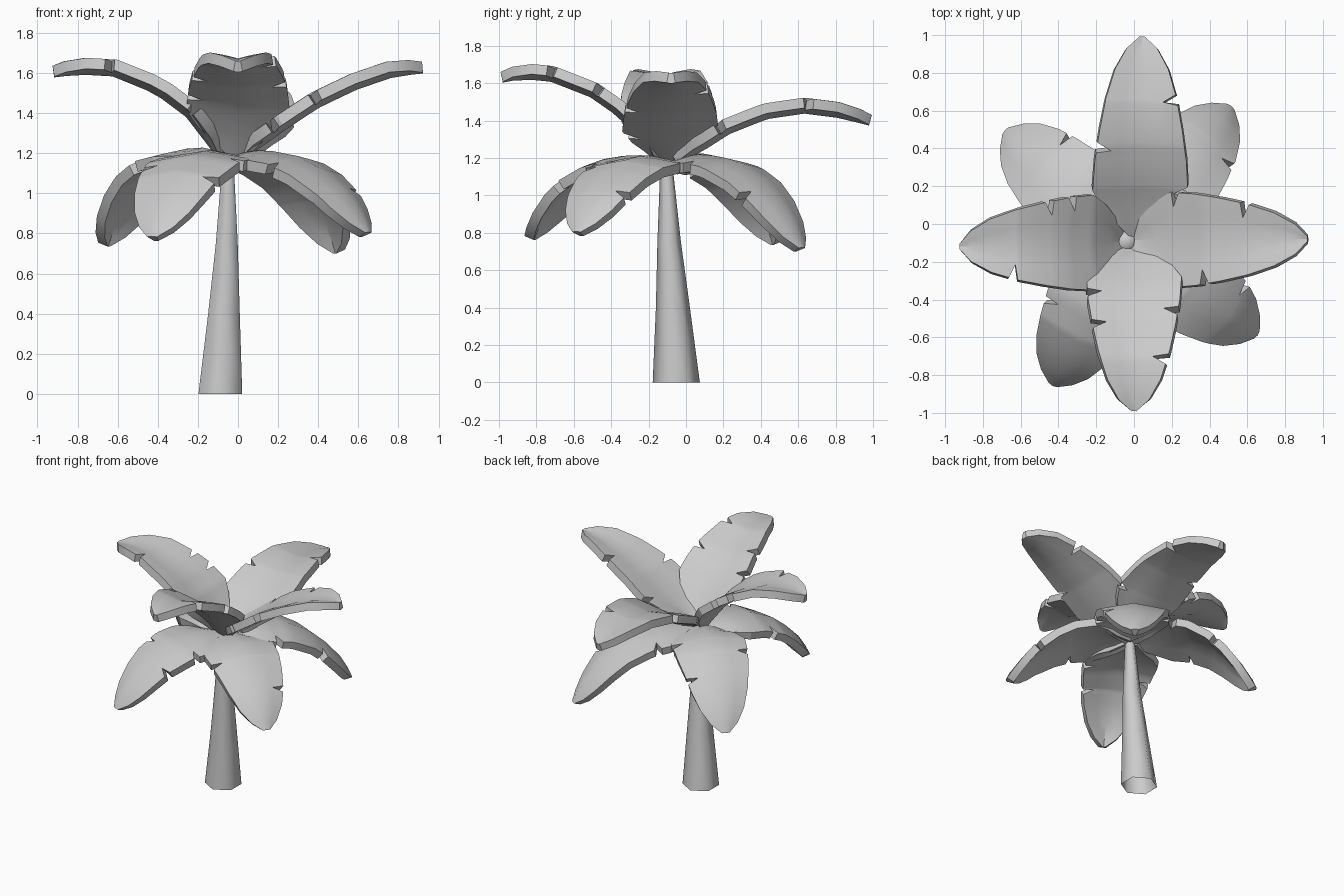
import bpy, bmesh, math
from mathutils import Vector

if "Cube" in bpy.data.objects:
    bpy.data.objects.remove(bpy.data.objects["Cube"])


def finish(name, bm):
    bmesh.ops.recalc_face_normals(bm, faces=bm.faces)
    me = bpy.data.meshes.new(name)
    bm.to_mesh(me)
    bm.free()
    ob = bpy.data.objects.new(name, me)
    bpy.context.collection.objects.link(ob)
    bpy.ops.object.select_all(action='DESELECT')
    ob.select_set(True)
    bpy.context.view_layer.objects.active = ob
    return ob


def lathe(name, rings, n=6, bottom=True):
    """Stack of n-sided rings (x, y, z, radius), capped on top."""
    bm = bmesh.new()
    loops = []
    for x, y, z, r in rings:
        loops.append([bm.verts.new((x + r * math.sin(i * math.tau / n),
                                    y + r * math.cos(i * math.tau / n), z)) for i in range(n)])
    for a, b in zip(loops, loops[1:]):
        for i in range(n):
            bm.faces.new((a[i], a[(i + 1) % n], b[(i + 1) % n], b[i]))
    if bottom:
        bm.faces.new(loops[0])
    bm.faces.new(loops[-1])
    finish(name, bm)
    bpy.ops.object.shade_smooth_by_angle(angle=math.radians(62))


def lerp(table, t):
    for (a, va), (b, vb) in zip(table, table[1:]):
        if t <= b:
            return va + (vb - va) * (t - a) / (b - a)
    return table[-1][1]


# half width along the leaf
WIDTH = [(0, .05), (.1, .14), (.17, .2), (.27, .255), (.42, .245), (.56, .222),
         (.7, .192), (.84, .145), (.94, .085), (1, .018)]


def leaf(name, start, tip, profile, left, right, lift=.03):
    """Arched leaf; profile is (fraction of plan length, z); left/right are notch positions."""
    start, tip = Vector((*start, 0)), Vector((*tip, 0))
    pts = [start.lerp(tip, f) + Vector((0, 0, z)) for f, z in profile]
    dist = [0]
    for a, b in zip(pts, pts[1:]):
        dist.append(dist[-1] + (b - a).length)
    spine = [(d / dist[-1], p) for d, p in zip(dist, pts)]
    side = Vector((0, 0, 1)).cross((tip - start).normalized())
    g = .022
    stations = {t for t, _ in WIDTH}
    for n in left + right:
        stations = {t for t in stations if abs(t - n) > g * 1.3}
        stations |= {n - g, n, n + g}
    bm = bmesh.new()
    rows = []
    for t in sorted(stations):
        p = lerp(spine, t)
        tan = (lerp(spine, min(1, t + .07)) - lerp(spine, max(0, t - .07))).normalized()
        nor = tan.cross(side)
        w = lerp(WIDTH, t)
        row = []
        for u, cuts in ((1, left), (.5, None), (0, None), (-.5, None), (-1, right)):
            k, back = u, 0
            if cuts and t in cuts:
                k, back = u * (1 - .075 / w), -.015
            h = lift * min(1, w / .13) * abs(k) ** (.8 if lift > 0 else 1.1)
            row.append(bm.verts.new(p + side * w * k + nor * h + tan * back))
        rows.append(row)
    for a, b in zip(rows, rows[1:]):
        for i in range(4):
            bm.faces.new((a[i], a[i + 1], b[i + 1], b[i]))
    ob = finish(name, bm)
    m = ob.modifiers.new("thickness", 'SOLIDIFY')
    m.thickness, m.offset = .055, 0
    bpy.ops.object.modifier_apply(modifier=m.name)
    bpy.ops.object.shade_smooth_by_angle(angle=math.radians(30))


# tapered, slightly leaning trunk (open underneath) and the bud at its top
lathe("trunk", [(-.088, -.052, 0, .126), (-.07, -.07, .4, .091), (-.056, -.09, .75, .063),
                (-.05, -.105, 1.17, .032)], bottom=False)
lathe("bud", [(-.044, -.095, 1.15, .04), (-.044, -.095, 1.18, .065), (-.044, -.093, 1.215, .063),
              (-.044, -.093, 1.24, .035)])

# upper, raised leaves
leaf("upper_leaf_right", (-.01, -.085), (.92, -.08),
     [(0, 1.18), (.13, 1.26), (.25, 1.34), (.43, 1.45), (.63, 1.54), (.85, 1.61), (1, 1.625)],
     [.3, .69], [.23, .47])
leaf("upper_leaf_left", (-.08, -.095), (-.92, -.12),
     [(0, 1.19), (.08, 1.28), (.19, 1.40), (.38, 1.52), (.64, 1.61), (.85, 1.62), (1, 1.605)],
     [.27, .73], [.4, .53])
leaf("upper_leaf_front", (0, -.15), (0, -.985),
     [(0, 1.2), (.09, 1.3), (.23, 1.44), (.42, 1.55), (.68, 1.635), (.87, 1.65), (1, 1.63)],
     [.48, .74], [.37, .55])
leaf("upper_leaf_back", (.03, -.06), (.043, .985),
     [(0, 1.19), (.13, 1.26), (.28, 1.36), (.47, 1.435), (.66, 1.465), (.85, 1.44), (1, 1.4)],
     [.48], [.27, .7])

# lower, drooping leaves folded slightly downwards
DROOP = [(0, 0), (.25, .03), (.48, .0), (.67, -.08), (.85, -.21), (.95, -.325), (1, -.42)]
for name, tip, base, k, left, right in (
        ("lower_leaf_back_right", (.5, .605), 1.165, 1.08, [.35], [.3, .66]),
        ("lower_leaf_front_right", (.635, -.575), 1.165, .88, [.72], [.45]),
        ("lower_leaf_front_left", (-.42, -.835), 1.165, .93, [.36, .6], [.48]),
        ("lower_leaf_back_left", (-.665, .48), 1.175, 1.02, [.42], [.3, .62])):
    leaf(name, (-.05, -.09), tip, [(f, base + z * k) for f, z in DROOP], left, right, -.04)
